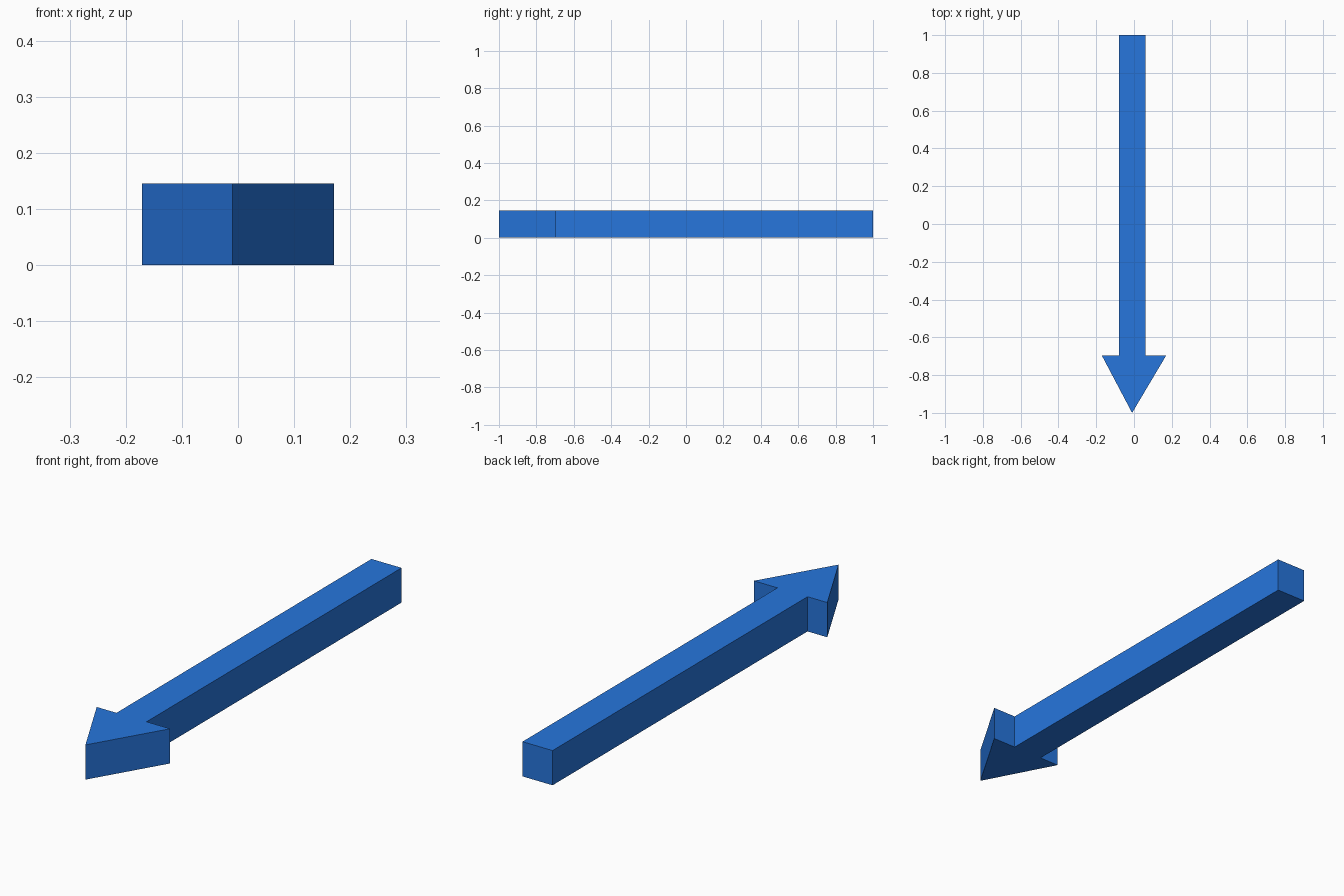
import bpy
import bmesh

if "Cube" in bpy.data.objects:
    bpy.data.objects.remove(bpy.data.objects["Cube"])

HEIGHT = 0.146

# Arrow outline seen from above, counter-clockwise from the tip
outline = [
    (-0.01, -1.0),
    (0.171, -0.695), (0.061, -0.695),
    (0.061, 1.0), (-0.079, 1.0),
    (-0.079, -0.695), (-0.171, -0.695),
]

# Extrude the outline into a solid arrow
bm = bmesh.new()
base = bm.faces.new([bm.verts.new((x, y, 0)) for x, y in outline])
solid = bmesh.ops.extrude_face_region(bm, geom=[base], use_keep_orig=True)
top = [v for v in solid["geom"] if isinstance(v, bmesh.types.BMVert)]
bmesh.ops.translate(bm, verts=top, vec=(0, 0, HEIGHT))
bmesh.ops.recalc_face_normals(bm, faces=bm.faces)

mesh = bpy.data.meshes.new("arrow")
bm.to_mesh(mesh)
bm.free()
arrow = bpy.data.objects.new("arrow", mesh)
bpy.context.collection.objects.link(arrow)

# Blue finish
blue = bpy.data.materials.new("blue")
blue.diffuse_color = (0.02, 0.18, 0.72, 1)
blue.use_nodes = True
blue.node_tree.nodes["Principled BSDF"].inputs["Base Color"].default_value = blue.diffuse_color
mesh.materials.append(blue)
